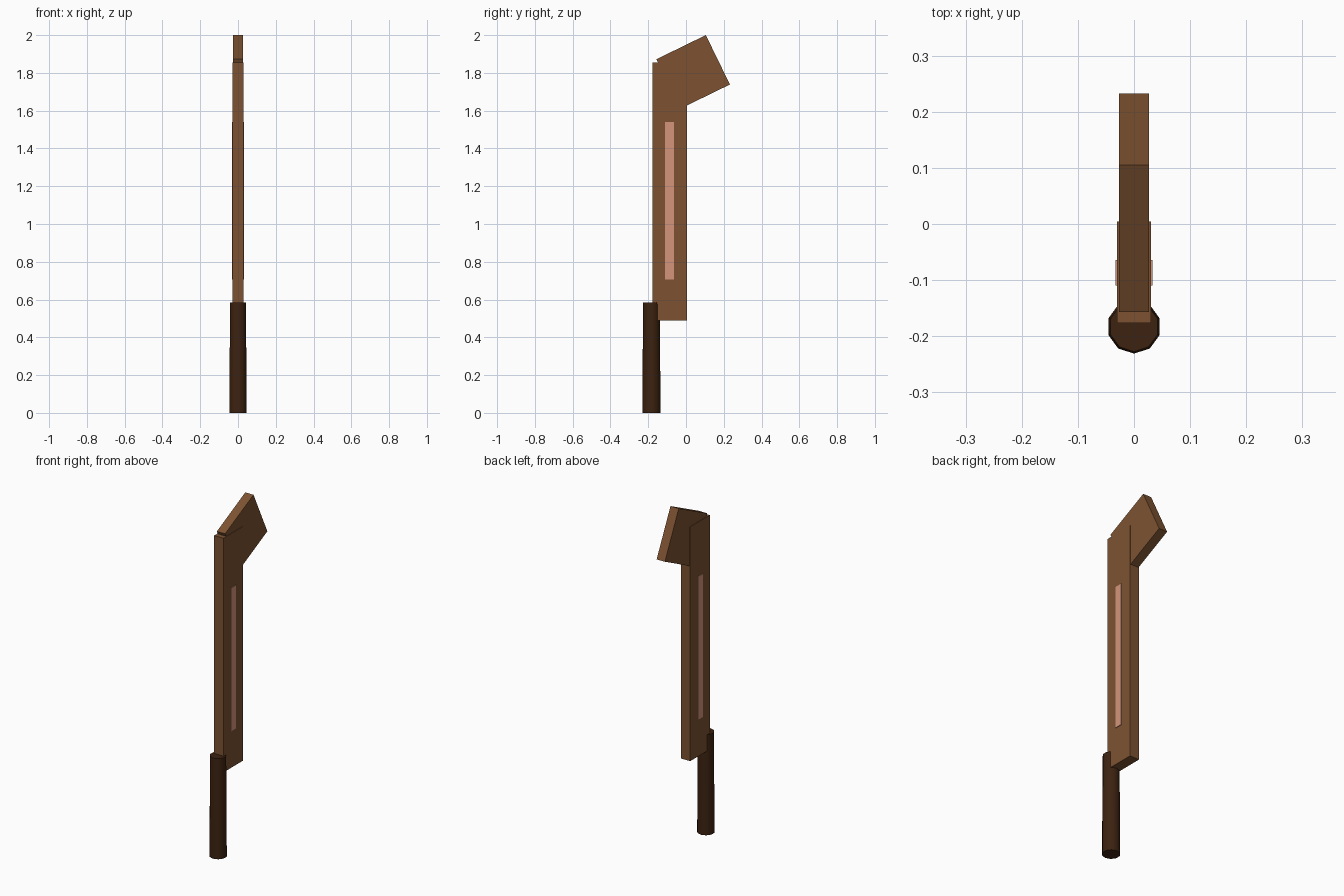
import bpy
from math import radians

default = bpy.data.objects.get("Cube")
if default:
    bpy.data.objects.remove(default, do_unlink=True)


def material(name, rgb):
    mat = bpy.data.materials.new(name)
    mat.use_nodes = True
    mat.diffuse_color = (*rgb, 1)
    mat.node_tree.nodes["Principled BSDF"].inputs["Base Color"].default_value = (*rgb, 1)
    return mat


wood = material("brown wood", (0.205, 0.086, 0.031))
dark = material("dark brown grip", (0.046, 0.016, 0.005))
pink = material("pale pink inlay", (0.66, 0.30, 0.20))


def box(name, size, centre, mat, tilt=0):
    bpy.ops.mesh.primitive_cube_add(size=1, location=centre)
    obj = bpy.context.object
    obj.name = name
    obj.scale = size
    bpy.ops.object.transform_apply(location=False, rotation=False, scale=True)
    obj.rotation_euler.x = radians(tilt)
    obj.data.materials.append(mat)
    return obj


# Flat shaft and the tilted square head at its top
box("shaft", (0.06, 0.181, 1.365), (0, -0.086, 1.1725), wood)
box("head", (0.053, 0.291, 0.291), (0, 0.038, 1.8055), wood, tilt=26)

# Inlay strip running through the shaft, proud on both sides
box("inlay_strip", (0.066, 0.046, 0.835), (0, -0.087, 1.1225), pink)

# Slightly tapered ten-sided grip
bpy.ops.mesh.primitive_cone_add(vertices=10, radius1=0.048, radius2=0.0445,
                                depth=0.585, location=(0, -0.183, 0.2925))
grip = bpy.context.object
grip.name = "grip"
grip.data.materials.append(dark)
bpy.ops.object.shade_smooth_by_angle(angle=radians(40))
